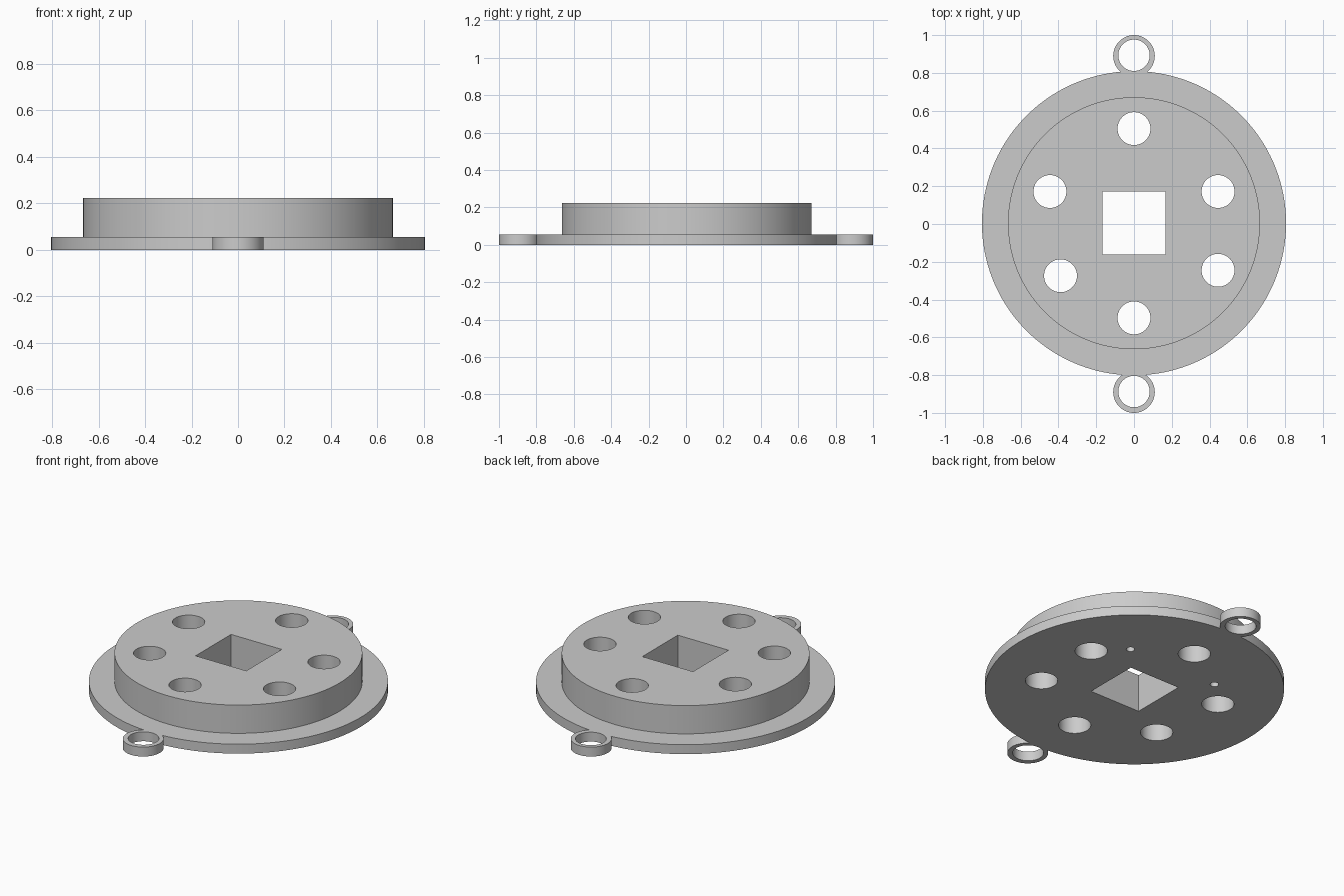
import bpy
import bmesh
from math import radians

if "Cube" in bpy.data.objects:
    bpy.data.objects.remove(bpy.data.objects["Cube"], do_unlink=True)

CY = 0.004          # disc centre in y
FLANGE_TOP = 0.056
HUB_TOP = 0.224

grey = bpy.data.materials.new("plain_grey")
grey.use_nodes = True
colour = (0.6, 0.6, 0.6, 1)
grey.diffuse_color = colour
grey.node_tree.nodes["Principled BSDF"].inputs["Base Color"].default_value = colour


def cylinder(name, x, y, radius, z0, z1, sides=96):
    bm = bmesh.new()
    bmesh.ops.create_cone(bm, cap_ends=True, segments=sides,
                          radius1=radius, radius2=radius, depth=z1 - z0)
    bmesh.ops.translate(bm, verts=bm.verts, vec=(x, y, (z0 + z1) / 2))
    return to_object(name, bm)


def box(name, y, side, z0, z1):
    bm = bmesh.new()
    bmesh.ops.create_cube(bm, size=1)
    bmesh.ops.scale(bm, verts=bm.verts, vec=(side, side, z1 - z0))
    bmesh.ops.translate(bm, verts=bm.verts, vec=(0, y, (z0 + z1) / 2))
    return to_object(name, bm)


def to_object(name, bm):
    mesh = bpy.data.meshes.new(name)
    bm.to_mesh(mesh)
    bm.free()
    mesh.materials.append(grey)
    obj = bpy.data.objects.new(name, mesh)
    bpy.context.collection.objects.link(obj)
    return obj


def combine(target, tool, operation):
    """Apply a boolean and discard the tool object."""
    mod = target.modifiers.new(operation.lower(), "BOOLEAN")
    mod.operation, mod.solver, mod.object = operation, "EXACT", tool
    bpy.ops.object.select_all(action="DESELECT")
    bpy.context.view_layer.objects.active = target
    target.select_set(True)
    bpy.ops.object.modifier_apply(modifier=mod.name)
    bpy.data.objects.remove(tool, do_unlink=True)


# Wide flange, raised hub and the two end lugs
plate = cylinder("flanged_plate", 0, CY, 0.805, 0, FLANGE_TOP, 192)
combine(plate, cylinder("hub", 0, CY, 0.667, 0.02, HUB_TOP, 192), "UNION")
for y in (0.89, -0.89):
    combine(plate, cylinder("lug", 0, y, 0.11, 0, FLANGE_TOP), "UNION")

# Lug eyes
for y in (0.893, -0.887):
    combine(plate, cylinder("lug_eye", 0, y, 0.083, -0.1, 0.3), "DIFFERENCE")

# Ring of six through holes
for x, y in ((0, 0.505), (0, -0.497), (0.445, 0.172), (-0.445, 0.172),
             (0.445, -0.245), (-0.389, -0.274)):
    combine(plate, cylinder("round_hole", x, y, 0.087, -0.1, 0.3), "DIFFERENCE")

# Square centre opening
combine(plate, box("square_hole", 0.006, 0.333, -0.1, 0.3), "DIFFERENCE")

# Small blind holes underneath
for x in (0.295, -0.295):
    combine(plate, cylinder("pin_hole", x, 0.322, 0.023, -0.1, 0.1, 32), "DIFFERENCE")

# Smooth walls with crisp rims
bpy.ops.object.select_all(action="DESELECT")
plate.select_set(True)
bpy.context.view_layer.objects.active = plate
bpy.ops.object.shade_smooth_by_angle(angle=radians(30))
